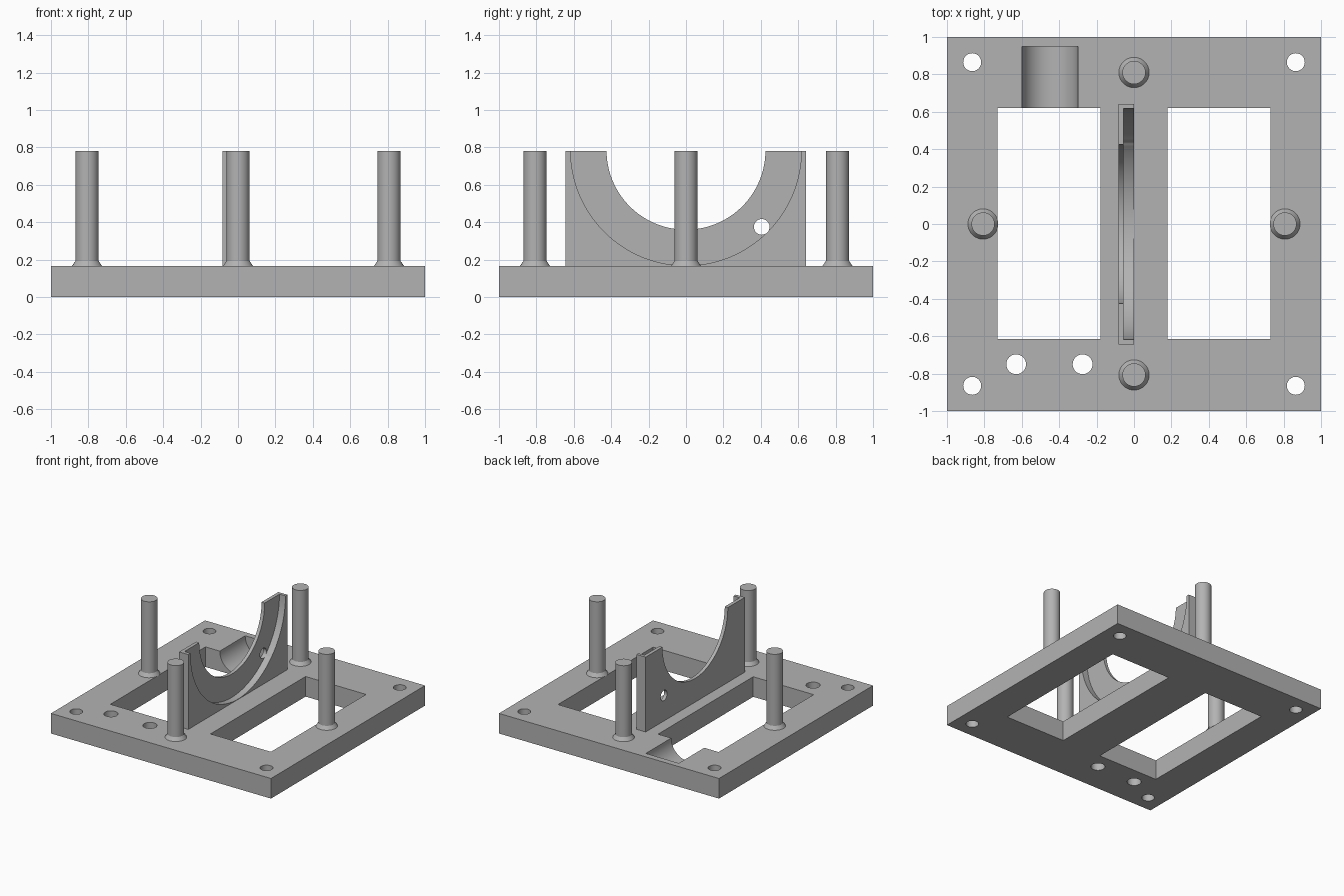
import bpy, math

cube = bpy.data.objects.get("Cube")
if cube:
    bpy.data.objects.remove(cube, do_unlink=True)

grey = bpy.data.materials.new("plain_grey")
grey.use_nodes = True
colour = (0.45, 0.45, 0.45, 1)
grey.diffuse_color = colour
grey.node_tree.nodes["Principled BSDF"].inputs["Base Color"].default_value = colour

BASE_TOP, TOP = 0.165, 0.78


def box(name, x0, x1, y0, y1, z0, z1):
    bpy.ops.mesh.primitive_cube_add(
        size=1, location=((x0 + x1) / 2, (y0 + y1) / 2, (z0 + z1) / 2))
    ob = bpy.context.object
    ob.name = name
    ob.scale = (x1 - x0, y1 - y0, z1 - z0)
    bpy.ops.object.transform_apply(location=False, rotation=False, scale=True)
    ob.data.materials.append(grey)
    return ob


def rod(name, radius, depth, centre, axis="Z", sides=48):
    turn = {"X": (0, math.pi / 2, 0), "Y": (math.pi / 2, 0, 0), "Z": (0, 0, 0)}[axis]
    bpy.ops.mesh.primitive_cylinder_add(
        vertices=sides, radius=radius, depth=depth, location=centre, rotation=turn)
    ob = bpy.context.object
    ob.name = name
    ob.data.materials.append(grey)
    return ob


def cut(target, cutters):
    # Apply each cutter in turn, then discard it
    for cutter in cutters:
        cutter.hide_render = True
        mod = target.modifiers.new("cut", "BOOLEAN")
        mod.operation, mod.solver, mod.object = "DIFFERENCE", "EXACT", cutter
        bpy.context.view_layer.objects.active = target
        bpy.ops.object.modifier_apply(modifier=mod.name)
        bpy.data.objects.remove(cutter, do_unlink=True)


def smooth(ob):
    bpy.ops.object.select_all(action="DESELECT")
    ob.select_set(True)
    bpy.context.view_layer.objects.active = ob
    bpy.ops.object.shade_smooth_by_angle(angle=math.radians(25))


# Base plate with two windows, screw holes and a half-round cable channel
base = box("base_plate", -1, 1, -1, 1, 0, BASE_TOP)
cutters = [box("window_cutter", x, x + 0.55, -0.615, 0.62, -0.1, 0.3)
           for x in (-0.73, 0.18)]
holes = [(x, y, 0.048) for x in (-0.865, 0.865) for y in (-0.865, 0.865)]
holes += [(x, -0.75, 0.053) for x in (-0.63, -0.275)]
cutters += [rod("hole_cutter", r, 0.6, (x, y, 0.1), sides=32) for x, y, r in holes]
cutters.append(rod("channel_cutter", 0.15, 0.45, (-0.45, 0.725, BASE_TOP), "Y"))
cut(base, cutters)
smooth(base)

# Upright cradle: stepped half-round saddle and a small cross hole
cradle = box("cradle_wall", -0.083, 0, -0.645, 0.642, BASE_TOP, TOP)
cut(cradle, [
    rod("saddle_cutter", 0.425, 0.6, (0, 0, TOP + 0.005), "X", 128),
    rod("ledge_cutter", 0.617, 0.355, (0.1225, 0, TOP + 0.005), "X", 128),
    rod("cross_hole_cutter", 0.042, 0.6, (0, 0.405, 0.375), "X", 32),
])
smooth(cradle)

# Four posts, each with a flared foot
for side, x, y in (("left", 0.807, 0), ("right", -0.807, 0),
                   ("front", 0, -0.807), ("back", 0, 0.81)):
    post = rod(side + "_post", 0.062, TOP - BASE_TOP, (x, y, (TOP + BASE_TOP) / 2))
    smooth(post)
    bpy.ops.mesh.primitive_cone_add(
        vertices=48, radius1=0.081, radius2=0.062, depth=0.028,
        location=(x, y, BASE_TOP + 0.014))
    foot = bpy.context.object
    foot.name = side + "_post_foot"
    foot.data.materials.append(grey)
    smooth(foot)
